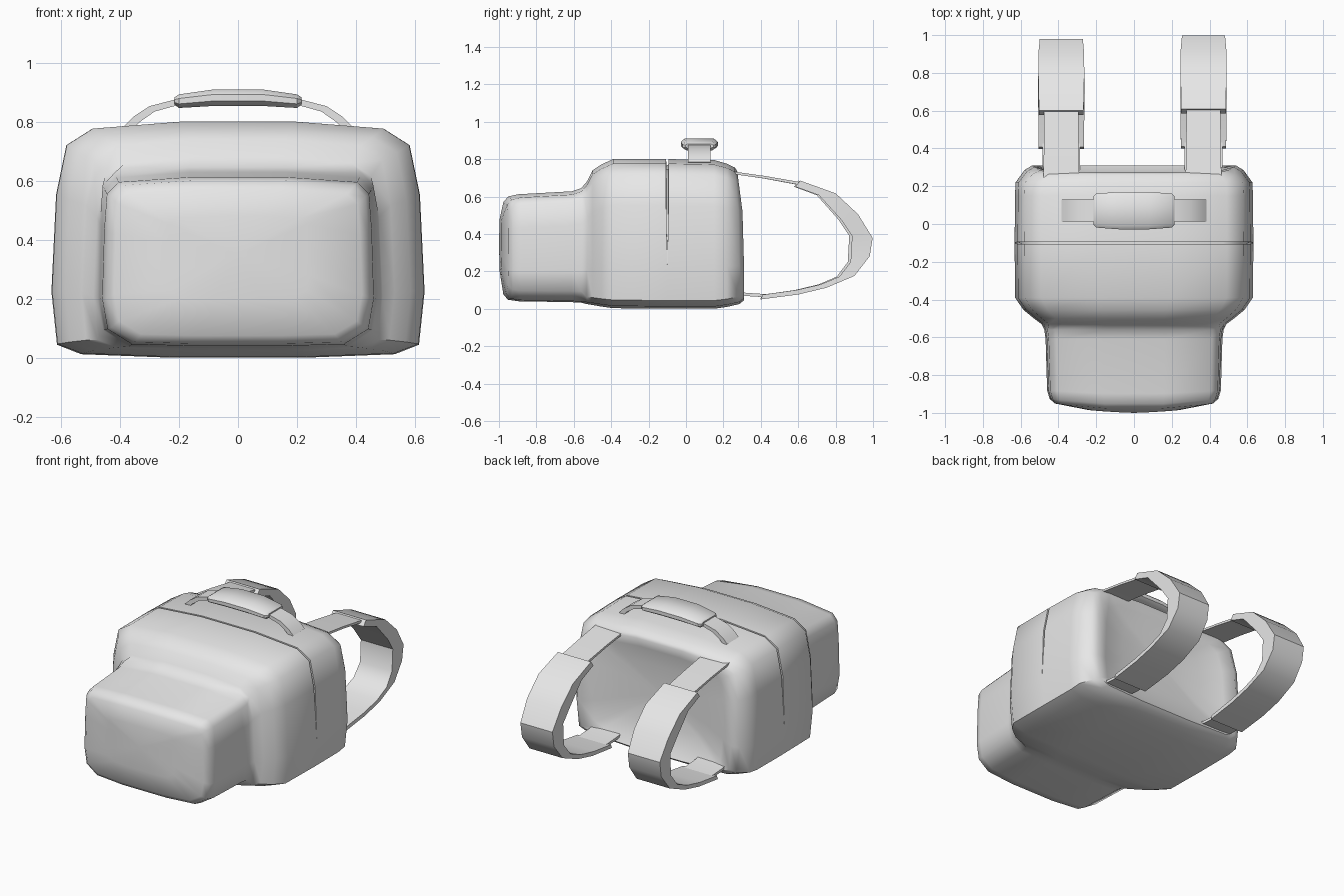
import bpy
import bmesh
from math import radians
from mathutils import Vector

cube = bpy.data.objects.get("Cube")
if cube:
    bpy.data.objects.remove(cube, do_unlink=True)

fabric = bpy.data.materials.new("grey_fabric")
fabric.use_nodes = True
grey = (0.8, 0.8, 0.8, 1)
fabric.diffuse_color = grey
fabric.node_tree.nodes["Principled BSDF"].inputs["Base Color"].default_value = grey


def loft(name, rings, angle=35):
    """Skin a row of equally sized point rings and cap both ends."""
    bm = bmesh.new()
    rows = [[bm.verts.new(point) for point in ring] for ring in rings]
    count = len(rows[0])
    for low, high in zip(rows, rows[1:]):
        for i in range(count):
            j = (i + 1) % count
            bm.faces.new((low[i], low[j], high[j], high[i]))
    bm.faces.new(rows[0])
    bm.faces.new(rows[-1])
    bmesh.ops.remove_doubles(bm, verts=bm.verts, dist=0.0005)
    bmesh.ops.recalc_face_normals(bm, faces=bm.faces)
    mesh = bpy.data.meshes.new(name)
    bm.to_mesh(mesh)
    bm.free()
    mesh.materials.append(fabric)
    obj = bpy.data.objects.new(name, mesh)
    bpy.context.collection.objects.link(obj)
    bpy.ops.object.select_all(action="DESELECT")
    obj.select_set(True)
    bpy.context.view_layer.objects.active = obj
    bpy.ops.object.shade_smooth_by_angle(angle=radians(angle))
    return obj


# Cross-sections: right half, from bottom to top, as width and height fractions
BAG = [(0.35, 0), (0.84, 0.015), (0.97, 0.055), (1, 0.28),
       (0.975, 0.69), (0.92, 0.9), (0.78, 0.97), (0.3, 1)]
POCKET = [(0.35, 0), (0.78, 0.01), (0.96, 0.1), (1, 0.28),
          (0.985, 0.69), (0.965, 0.9), (0.88, 0.97), (0.35, 1)]


def section(shape, y, width, bottom, top, bow=0, lean=0):
    """Closed ring; bow pushes the middle, lean pushes the upper part."""
    half = shape + [(-u, v) for u, v in reversed(shape)]
    return [Vector((u * width,
                    y + bow * (1 - u * u) + lean * max(0, v - 0.6),
                    bottom + v * (top - bottom))) for u, v in half]


def seam(y, shift, depth):
    """Ring of the zip slit, which closes on the lower part of the sides."""
    ring = section(BAG, y, 0.632, 0, 0.8)
    for point in ring:
        if point.z > 0.3:
            point.y += shift
            point.x *= 1 - depth
            point.z -= depth * 0.8
    return ring


# Bag: hollow back, main compartment, zip slit, front pocket
back = [section(BAG, 0.24, 0, 0.4, 0.4),
        section(BAG, 0.25, 0.3, 0.2, 0.58),
        section(BAG, 0.285, 0.46, 0.09, 0.68, lean=-0.06),
        section(BAG, 0.31, 0.54, 0.045, 0.735, lean=-0.09),
        section(BAG, 0.285, 0.58, 0.025, 0.755, lean=-0.06),
        section(BAG, 0.22, 0.627, 0.01, 0.775),
        section(BAG, 0.15, 0.63, 0, 0.795)]
slit = [seam(-0.1, 0.006, 0), seam(-0.1, 0.005, 0.04),
        seam(-0.1, -0.005, 0.04), seam(-0.1, -0.006, 0)]
front = [section(BAG, -0.39, 0.63, 0.003, 0.8),
         section(BAG, -0.455, 0.585, 0.012, 0.77),
         section(BAG, -0.5, 0.53, 0.02, 0.74),
         section(BAG, -0.53, 0.49, 0.025, 0.68)]
pocket = [section(POCKET, -0.56, 0.475, 0.032, 0.645),
          section(POCKET, -0.61, 0.468, 0.035, 0.628),
          section(POCKET, -0.88, 0.46, 0.04, 0.612, bow=-0.02),
          section(POCKET, -0.925, 0.447, 0.048, 0.6, bow=-0.03),
          section(POCKET, -0.95, 0.42, 0.075, 0.57, bow=-0.03),
          section(POCKET, -0.985, 0.24, 0.2, 0.48, bow=-0.013),
          section(POCKET, -1, 0, 0.35, 0.35)]
loft("bag", back + slit + front + pocket, 50)


def strap(name, x, reach, outer, inner, widths):
    """Flat band across x that follows an outer and an inner (y, z) line."""
    rings = []
    for a, b, half in zip(outer, inner, widths):
        a, b = [(0.28 + (y - 0.28) * reach, z) for y, z in (a, b)]
        rings.append([(x - half, *a), (x + half, *a), (x + half, *b), (x - half, *b)])
    return loft(name, rings)


# Shoulder straps: thin top web, padded loop, thin bottom web
pad_outer = [(0.61, 0.685), (0.8, 0.617), (0.92, 0.505), (0.998, 0.378),
             (0.982, 0.28), (0.9, 0.175), (0.75, 0.112), (0.6, 0.076), (0.4, 0.05)]
pad_inner = [(0.585, 0.652), (0.71, 0.607), (0.83, 0.475), (0.888, 0.39),
             (0.88, 0.25), (0.82, 0.172), (0.72, 0.13), (0.59, 0.1), (0.41, 0.075)]
pad_widths = [0.118, 0.122, 0.121, 0.114, 0.114, 0.118, 0.122, 0.122, 0.12]
for side, x, reach in (("left", 0.368, 1), ("right", -0.385, 0.975)):
    strap(side + "_strap_pad", x, reach, pad_outer, pad_inner, pad_widths)
    strap(side + "_strap_top_web", x, reach,
          [(0.22, 0.738), (0.42, 0.71), (0.64, 0.672)],
          [(0.22, 0.724), (0.42, 0.696), (0.64, 0.656)], [0.095, 0.092, 0.09])
    strap(side + "_strap_bottom_web", x, reach,
          [(0.24, 0.083), (0.32, 0.068), (0.46, 0.06)],
          [(0.24, 0.1), (0.32, 0.085), (0.46, 0.076)], [0.1, 0.1, 0.1])

# Carry handle: arched web with a padded grip
arch = [(0.385, 0.775), (0.355, 0.806), (0.3, 0.842), (0.2, 0.868)]
arch += [(-x, z) for x, z in reversed(arch)]
web = []
for x, z in arch:
    low = (x * 0.94, z - 0.008)
    high = (x, z + 0.01)
    web.append([(px, y, pz) for (px, pz), y in
                ((low, 0.012), (low, 0.13), (high, 0.13), (high, 0.012))])
loft("handle_web", web)

OCTAGON = [(0.75, -1), (1, -0.4), (1, 0.4), (0.8, 1)]
OCTAGON += [(-a, b) for a, b in reversed(OCTAGON)]
grip = []
for x, half, bottom, top in ((0.215, 0.075, 0.857, 0.882), (0.2, 0.09, 0.846, 0.892),
                             (0.08, 0.099, 0.853, 0.909)):
    mid, tall = (bottom + top) / 2, (top - bottom) / 2
    grip.append([Vector((x, 0.071 + a * half, mid + b * tall)) for a, b in OCTAGON])
grip += [[Vector((-p.x, p.y, p.z)) for p in ring] for ring in reversed(grip)]
loft("handle_grip", grip, 40)
